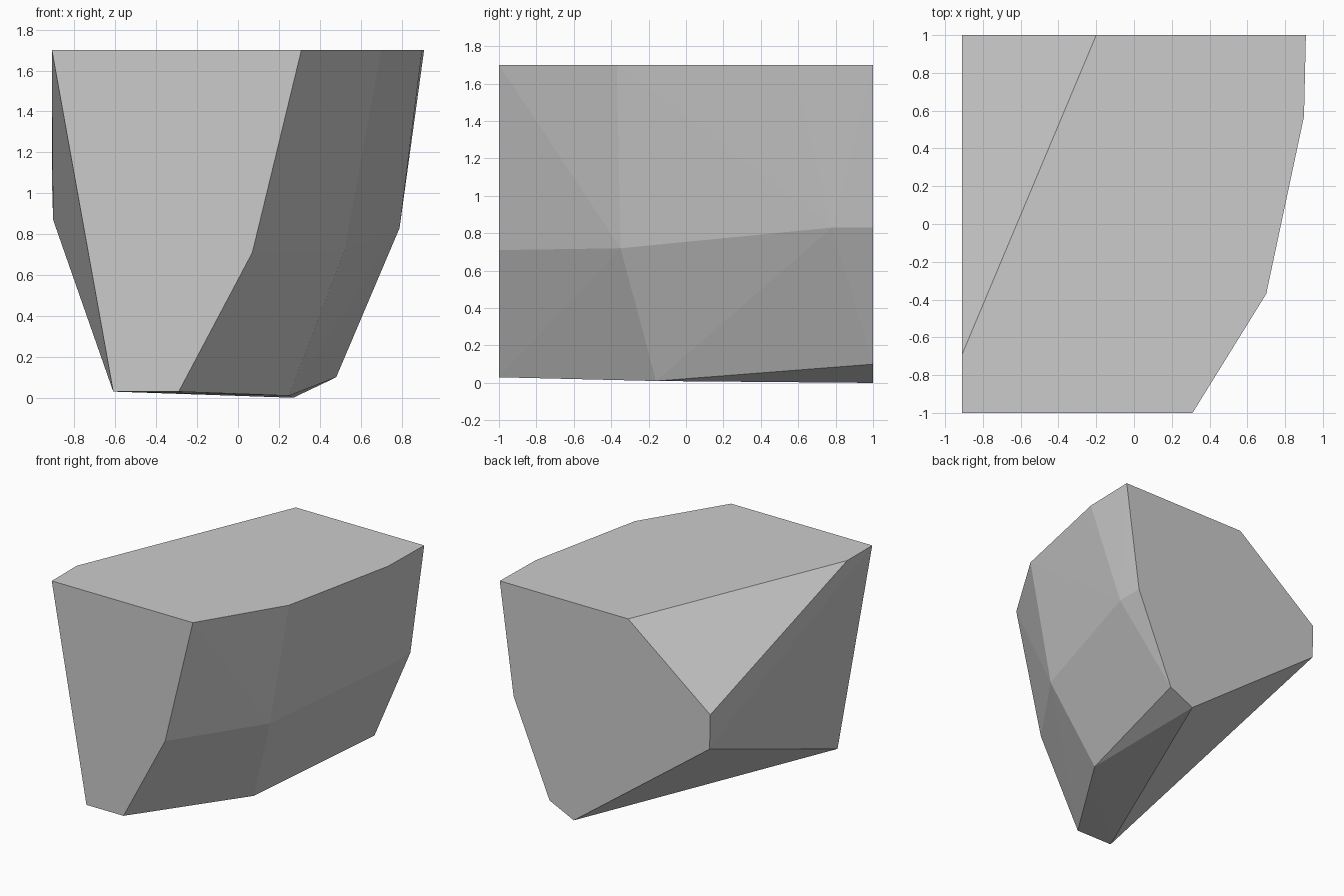
import bpy
import bmesh
import math

old = bpy.data.objects.get("Cube")
if old:
    bpy.data.objects.remove(old, do_unlink=True)

# Grey stone colour
stone = bpy.data.materials.new("stone_grey")
stone.use_nodes = True
colour = (0.6, 0.6, 0.6, 1)
stone.diffuse_color = colour
stone.node_tree.nodes["Principled BSDF"].inputs["Base Color"].default_value = colour

# Flat top outline, with one corner cut off at the back
TOP = 1.7
top_rim = [(-0.91, -1), (0.31, -1), (0.70, -0.37), (0.90, 0.57),
           (0.91, 1), (-0.20, 1), (-0.91, -0.69)]
# Chipped corner and undercut on the right side
chipped_side = [(-0.91, 1, 1.14), (-0.91, 0.64, 1.07), (-0.904, 1, 0.87)]
# Bulging belt on the left side, from front to back
belt = [(0.07, -1, 0.71), (0.52, -0.35, 0.72), (0.79, 0.78, 0.83), (0.79, 1, 0.83)]
# Narrow keel underneath
keel = [(-0.61, -1, 0.03), (-0.29, -1, 0.03), (0.25, -0.16, 0.01),
        (0.48, 1, 0.10), (0.27, 1, 0)]

# Wrap the corners in flat facets
bm = bmesh.new()
for corner in [(x, y, TOP) for x, y in top_rim] + chipped_side + belt + keel:
    bm.verts.new(corner)
bmesh.ops.convex_hull(bm, input=bm.verts[:])
bmesh.ops.dissolve_limit(bm, angle_limit=math.radians(0.3),
                         verts=bm.verts[:], edges=bm.edges[:])
bmesh.ops.recalc_face_normals(bm, faces=bm.faces[:])

mesh = bpy.data.meshes.new("rock_chunk")
bm.to_mesh(mesh)
bm.free()
mesh.materials.append(stone)
rock = bpy.data.objects.new("rock_chunk", mesh)
bpy.context.collection.objects.link(rock)
